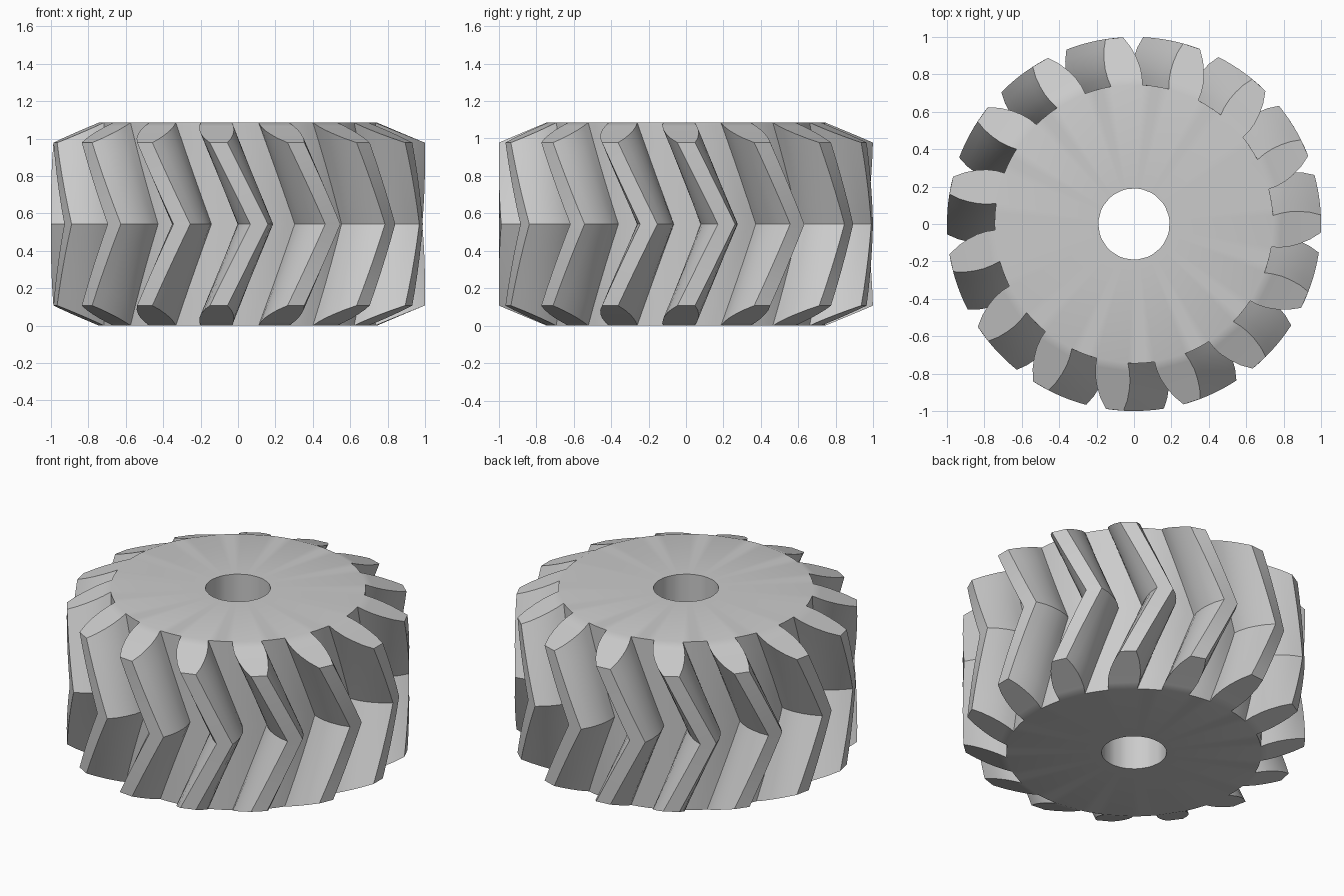
import bpy, bmesh
from math import radians, sin, cos

cube = bpy.data.objects.get("Cube")
if cube:
    bpy.data.objects.remove(cube)

TEETH, HEIGHT, ROOT, BORE = 15, 1.085, 0.745, 0.19
MID = HEIGHT / 2
TWIST, PHASE, CHAMFER, STEPS = 15.5, 12.5, 0.107, 5
PITCH = 360 / TEETH

# One flank of a tooth: radius and half width in degrees
flank = [(ROOT, 6.5), (0.79, 6.7), (0.84, 6.4), (0.89, 5.6), (0.945, 4.4), (1.0, 2.7)]
N = len(flank)

# Outline of one pitch: rising flank, falling flank, then the root gap
pitch = [(r, -a) for r, a in flank] + [(r, a) for r, a in reversed(flank)]
gap = PITCH - 2 * flank[0][1]
pitch += [(ROOT, flank[0][1] + gap * k / 3) for k in (1, 2)]

bm = bmesh.new()


def point(r, deg, z):
    return bm.verts.new((r * cos(radians(deg)), r * sin(radians(deg)), z))


def column(r, deg):
    """Verts from bottom to top along the V-shaped helix, with coned ends."""
    half = MID - CHAMFER * (r - ROOT) / (1 - ROOT)
    verts = []
    for k in range(-STEPS, STEPS + 1):
        dz = half * k / STEPS
        verts.append(point(r, deg + PHASE - TWIST * abs(dz) / MID, MID + dz))
    return verts


columns = [column(r, t * PITCH + a) for t in range(TEETH) for r, a in pitch]

# Tooth flanks, lands and root gaps
for a, b in zip(columns, columns[1:] + columns[:1]):
    for k in range(2 * STEPS):
        bm.faces.new((a[k], b[k], b[k + 1], a[k + 1]))

# Coned tooth ends
for t in range(TEETH):
    tooth = columns[t * len(pitch):][:2 * N]
    for i in range(N - 1):
        ring = [tooth[i], tooth[i + 1], tooth[-2 - i], tooth[-1 - i]]
        for end in (0, -1):
            bm.faces.new([c[end] for c in ring])

# Flat end plates and bore
rim = [c for i, c in enumerate(columns)
       if i % len(pitch) in (0, 2 * N - 1, 2 * N, 2 * N + 1)]
bore = []
for c in rim:
    pair = []
    for end in (0, -1):
        p = c[end].co
        pair.append(bm.verts.new((p.x * BORE / ROOT, p.y * BORE / ROOT, p.z)))
    bore.append(pair)
for i in range(len(rim)):
    j = (i + 1) % len(rim)
    for end in (0, -1):
        bm.faces.new((rim[i][end], rim[j][end], bore[j][end], bore[i][end]))
    bm.faces.new((bore[i][0], bore[j][0], bore[j][1], bore[i][1]))

bmesh.ops.recalc_face_normals(bm, faces=bm.faces)
mesh = bpy.data.meshes.new("herringbone_gear")
bm.to_mesh(mesh)
bm.free()
gear = bpy.data.objects.new("herringbone_gear", mesh)
bpy.context.collection.objects.link(gear)

# Plain grey metal
grey = bpy.data.materials.new("light_grey")
grey.use_nodes = True
colour = (0.6, 0.6, 0.6, 1)
grey.diffuse_color = colour
grey.node_tree.nodes["Principled BSDF"].inputs["Base Color"].default_value = colour
mesh.materials.append(grey)

bpy.ops.object.select_all(action='DESELECT')
gear.select_set(True)
bpy.context.view_layer.objects.active = gear
bpy.ops.object.shade_smooth_by_angle(angle=radians(30))
